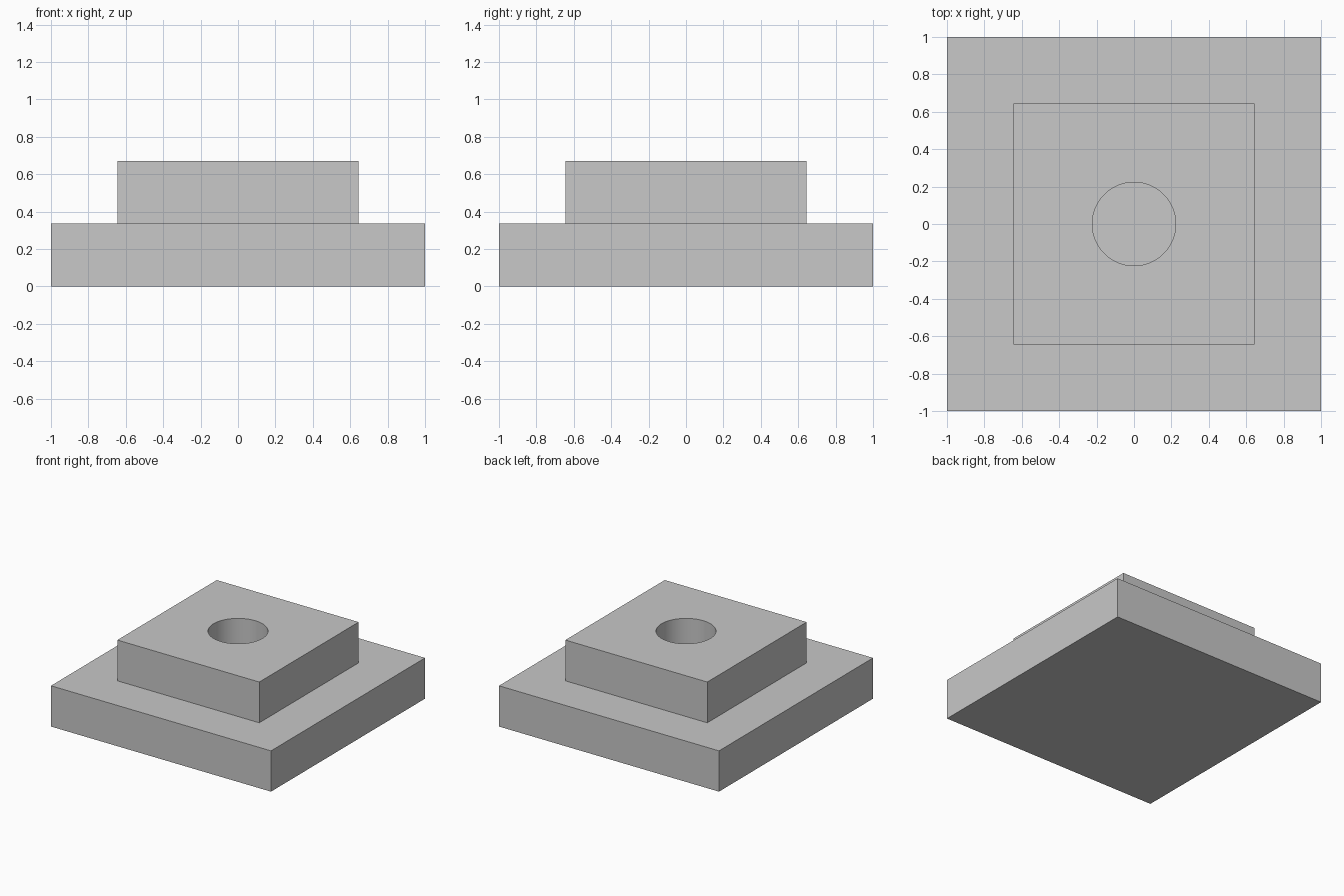
import bpy
import bmesh

PLATE_HALF, BLOCK_HALF = 1.0, 0.645
STEP = 0.335          # height of each tier
HOLE_RADIUS = 0.223

if "Cube" in bpy.data.objects:
    bpy.data.objects.remove(bpy.data.objects["Cube"], do_unlink=True)

grey = bpy.data.materials.new("light grey")
grey.use_nodes = True
colour = (0.578, 0.578, 0.578, 1)
grey.diffuse_color = colour
grey.node_tree.nodes["Principled BSDF"].inputs["Base Color"].default_value = colour

# Square plate, with its top face inset and raised into the upper block
bm = bmesh.new()
bmesh.ops.create_cube(bm, size=1)
bmesh.ops.translate(bm, verts=bm.verts, vec=(0, 0, 0.5))
bmesh.ops.scale(bm, verts=bm.verts, vec=(2 * PLATE_HALF, 2 * PLATE_HALF, STEP))
bm.normal_update()
top = next(f for f in bm.faces if f.normal.z > 0.9)
bmesh.ops.inset_region(bm, faces=[top], thickness=PLATE_HALF - BLOCK_HALF,
                       use_even_offset=True)
raised = bmesh.ops.extrude_discrete_faces(bm, faces=[top])["faces"][0]
bmesh.ops.translate(bm, verts=raised.verts, vec=(0, 0, STEP))
bmesh.ops.recalc_face_normals(bm, faces=bm.faces)
mesh = bpy.data.meshes.new("stepped_block")
bm.to_mesh(mesh)
bm.free()
mesh.materials.append(grey)
block = bpy.data.objects.new("stepped_block", mesh)
bpy.context.collection.objects.link(block)

# Round blind hole through the upper tier
bpy.ops.mesh.primitive_cylinder_add(vertices=96, radius=HOLE_RADIUS, depth=2 * STEP,
                                    location=(0, 0, 2 * STEP))
cutter = bpy.context.object
cutter.name = "hole_cutter"
cutter.hide_render = True
cutter.data.materials.append(grey)
cut = block.modifiers.new("hole", "BOOLEAN")
cut.operation = "DIFFERENCE"
cut.solver = "EXACT"
cut.object = cutter

bpy.ops.object.select_all(action="DESELECT")
block.select_set(True)
bpy.context.view_layer.objects.active = block
bpy.ops.object.modifier_apply(modifier=cut.name)
bpy.data.objects.remove(cutter, do_unlink=True)
bpy.ops.object.shade_smooth_by_angle()
